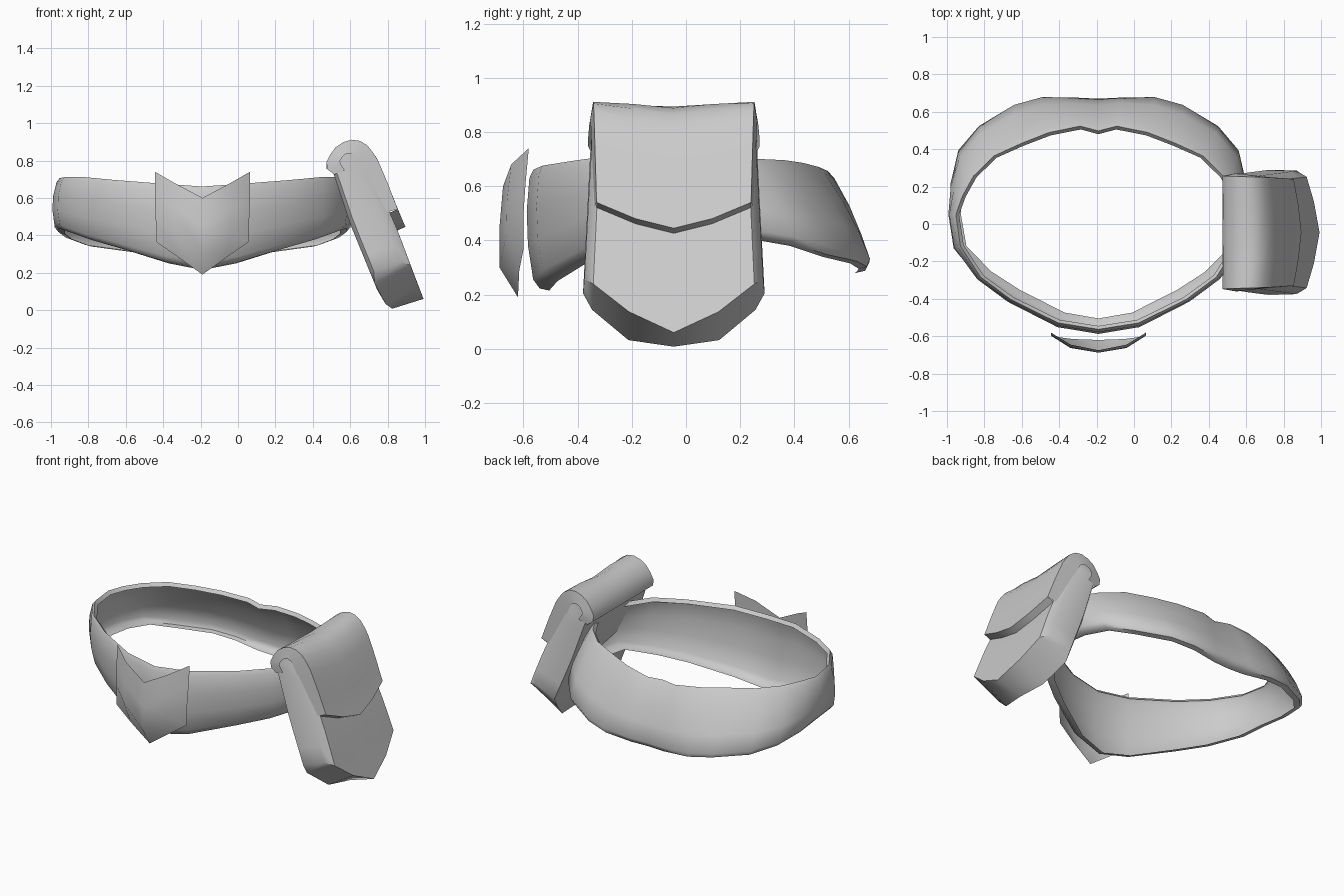
import bpy, bmesh, math
from mathutils import Vector

if "Cube" in bpy.data.objects:
    bpy.data.objects.remove(bpy.data.objects["Cube"])

grey = bpy.data.materials.new("light_grey")
grey.diffuse_color = (0.6, 0.6, 0.6, 1)
grey.use_nodes = True
grey.node_tree.nodes["Principled BSDF"].inputs["Base Color"].default_value = grey.diffuse_color


def finish(name, bm, angle=40):
    bmesh.ops.remove_doubles(bm, verts=bm.verts, dist=0.0005)
    bmesh.ops.recalc_face_normals(bm, faces=bm.faces)
    me = bpy.data.meshes.new(name)
    bm.to_mesh(me)
    bm.free()
    me.materials.append(grey)
    ob = bpy.data.objects.new(name, me)
    bpy.context.collection.objects.link(ob)
    bpy.ops.object.select_all(action='DESELECT')
    ob.select_set(True)
    bpy.context.view_layer.objects.active = ob
    bpy.ops.object.shade_smooth_by_angle(angle=math.radians(angle))
    return ob


def grid(bm, rows, closed=False):
    """Skin a list of equal-length point rows with quads."""
    vs = [[bm.verts.new(p) for p in r] for r in rows]
    n = len(vs)
    for i in range(n if closed else n - 1):
        a, b = vs[i], vs[(i + 1) % n]
        for j in range(len(a) - 1):
            bm.faces.new((a[j], b[j], b[j + 1], a[j + 1]))
    return vs


def along(path, t):
    """Point at fraction t of a polyline's length."""
    path = [Vector(p) for p in path]
    d = [(b - a).length for a, b in zip(path, path[1:])]
    s = t * sum(d)
    for a, b, l in zip(path, path[1:], d):
        if s <= l + 1e-9:
            return a.lerp(b, s / l)
        s -= l
    return path[-1]


# Belt: half stations from back to front (top x, y, z, bottom x, y, z)
CX = -0.19
half = [
    (0, .51, .645, 0, .675, .30), (.10, .535, .65, .12, .68, .30),
    (.27, .50, .665, .30, .685, .315), (.42, .44, .68, .45, .645, .335),
    (.57, .37, .69, .64, .53, .36), (.68, .26, .695, .75, .40, .40),
    (.74, .15, .70, .79, .22, .43), (.775, .05, .70, .79, .05, .45),
    (.75, -.12, .705, .76, -.13, .44), (.64, -.29, .705, .62, -.28, .39),
    (.48, -.41, .69, .46, -.39, .345), (.22, -.54, .67, .20, -.525, .27),
    (0, -.575, .655, 0, -.56, .235)]
stations = [(-s[0], s[1], s[2], -s[3], s[4], s[5]) for s in half]
stations += [s for s in half[-2:0:-1]]
rows = []
for s in stations:
    top, bot = Vector(s[:3]), Vector(s[3:])
    out = Vector((top.x, top.y - .03, 0)).normalized()
    row = [top - out * .03 - Vector((0, 0, .015)), top - out * .012 + Vector((0, 0, .006))]
    for k in (.06, .35, .65, .95):
        bulge = .02 * math.sin(math.pi * k)
        row.append(top.lerp(bot, k) + out * bulge)
    row += [bot - out * .02 - Vector((0, 0, .012)), bot - out * .055 - Vector((0, 0, .02))]
    rows.append([p + Vector((CX, 0, 0)) for p in row])
bm = bmesh.new()
grid(bm, rows, closed=True)
finish("belt", bm, 50)

# Buckle: bowed shield plate with a notched top and pointed bottom
bm = bmesh.new()
side = [(.255, -.58, .74), (.255, -.592, .61), (.25, -.60, .49), (.247, -.60, .365)]
mid = [(.15, -.645, .68), (.15, -.66, .55), (.15, -.663, .42), (.14, -.615, .29)]
cen = [(0, -.675, .60), (0, -.688, .45), (0, -.688, .30), (0, -.62, .19)]
cols = [[(m * x + CX, y, z) for x, y, z in c]
        for c, m in ((side, -1), (mid, -1), (cen, 1), (mid, 1), (side, 1))]
grid(bm, cols)
finish("buckle", bm, 60)

# Pouch body: tilted box with a pointed lower end
YC = -.045
outer = [(.62, .885), (.67, .85), (.86, .41), (.945, .18), (.992, .06)]
inner = [(.55, .87), (.49, .79), (.60, .46), (.77, .045), (.825, .008)]
N = 7
bm = bmesh.new()
front, back = [], []
for f, eo, ei in ((-1, .75, .76), (-.9, .79, .82), (-.5, .91, .955), (0, 1, 1),
                  (.5, .91, .955), (.9, .79, .82), (1, .75, .76)):
    fr, bk = [], []
    for i in range(N + 1):
        t = i / N
        o, n = along(outer, t * eo), along(inner, t * ei)
        if abs(f) == 1:
            o = o.lerp(n, .2)
            n = n.lerp(o, .12)
        w = .295 + .035 * t
        fr.append((o.x, YC + f * w, o.y))
        bk.append((n.x, YC + f * (w + .005), n.y))
    front.append(fr)
    back.append(bk)
grid(bm, front + back[::-1], closed=True)
# top and bottom caps
for i in (0, N):
    for j in range(len(front) - 1):
        bm.faces.new([bm.verts.new(p) for p in
                      (front[j][i], front[j + 1][i], back[j + 1][i], back[j][i])])
finish("pouch_body", bm, 40)

# Pouch flap: sheet rolled over the top, with turned-in edges and a pointed hem
flap = [(.515, .725), (.462, .765), (.485, .82), (.52, .87), (.57, .903), (.625, .915),
        (.68, .895), (.74, .82), (.80, .68), (.85, .55), (.895, .445)]
core = Vector((.585, .80))
bm = bmesh.new()
cols = []
for f, end, tuck in ((-1, .87, 1), (-1, .88, 0), (-.5, .955, 0), (0, 1, 0),
                     (.5, .955, 0), (1, .88, 0), (1, .87, 1)):
    col = []
    for i in range(17):
        t = i / 16
        p = along(flap, t * end)
        w = .305 - .02 * t
        dip = .02 * (1 - abs(f)) * math.exp(-((t - .4) / .15) ** 2)
        if tuck:
            axis = core + Vector((.38, -.92)) * max(0, (p - core).dot(Vector((.38, -.92))))
            p = p.lerp(axis, .65)
            w += .012
        col.append((p.x, YC + f * w, p.y - dip))
    cols.append(col)
vs = grid(bm, cols)
# hem returning to the body
for j in range(1, 5):
    q = [cols[j][-1], cols[j + 1][-1]]
    low = [(x - .045, y, z - .02) for x, y, z in q]
    bm.faces.new([bm.verts.new(p) for p in (q[0], q[1], low[1], low[0])])
finish("pouch_flap", bm, 45)
